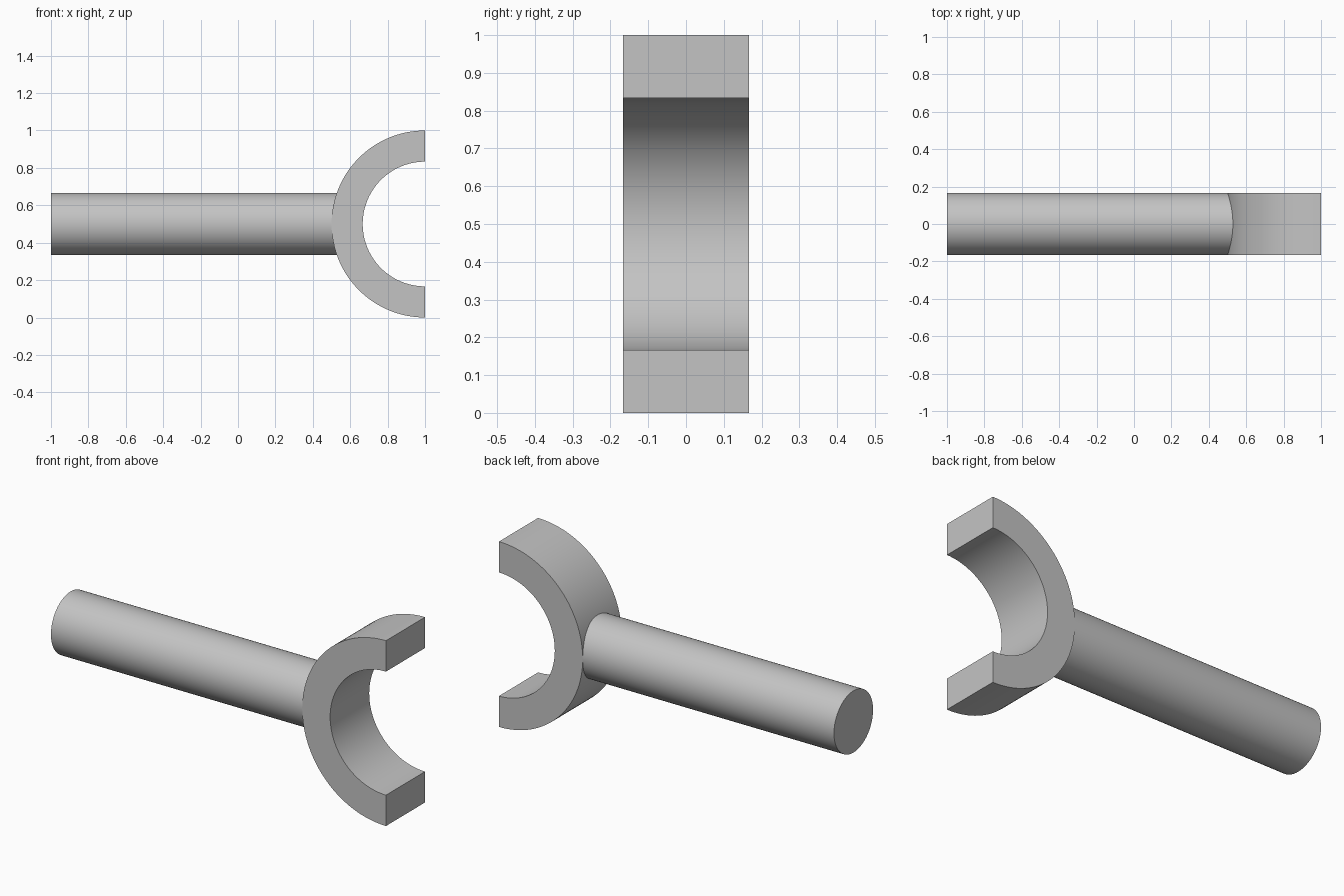
import bpy
import bmesh
import math

cube = bpy.data.objects.get("Cube")
if cube:
    bpy.data.objects.remove(cube, do_unlink=True)

RADIUS = 1 / 6      # rod radius, also half the fork depth
CENTRE_Z = 0.5

grey = bpy.data.materials.new("plain_grey")
grey.use_nodes = True
colour = (0.55, 0.55, 0.55, 1)
grey.diffuse_color = colour
grey.node_tree.nodes["Principled BSDF"].inputs["Base Color"].default_value = colour


def finish(obj):
    obj.data.materials.append(grey)
    bpy.ops.object.select_all(action="DESELECT")
    obj.select_set(True)
    bpy.context.view_layer.objects.active = obj
    bpy.ops.object.shade_smooth_by_angle(angle=math.radians(30))


# Rod: a round bar along x, ending inside the fork wall
start, end = -1.0, 0.56
bpy.ops.mesh.primitive_cylinder_add(
    vertices=64, radius=RADIUS, depth=end - start,
    location=((start + end) / 2, 0, CENTRE_Z), rotation=(0, math.pi / 2, 0))
rod = bpy.context.object
rod.name = "rod"
finish(rod)


# Fork: a half ring profile, open towards +x, extruded along y
def arc(radius, steps=64):
    angles = [math.pi * (0.5 + i / steps) for i in range(steps + 1)]
    return [(1 + radius * math.cos(a), CENTRE_Z + radius * math.sin(a)) for a in angles]


bm = bmesh.new()
outer, inner = ([bm.verts.new((x, -RADIUS, z)) for x, z in arc(r)] for r in (0.5, 1 / 3))
for i in range(len(outer) - 1):
    bm.faces.new((outer[i], outer[i + 1], inner[i + 1], inner[i]))
result = bmesh.ops.extrude_face_region(bm, geom=bm.faces[:], use_keep_orig=True)
moved = [v for v in result["geom"] if isinstance(v, bmesh.types.BMVert)]
bmesh.ops.translate(bm, verts=moved, vec=(0, 2 * RADIUS, 0))
bmesh.ops.recalc_face_normals(bm, faces=bm.faces[:])
mesh = bpy.data.meshes.new("half_ring_fork")
bm.to_mesh(mesh)
bm.free()
fork = bpy.data.objects.new("half_ring_fork", mesh)
bpy.context.collection.objects.link(fork)
finish(fork)
